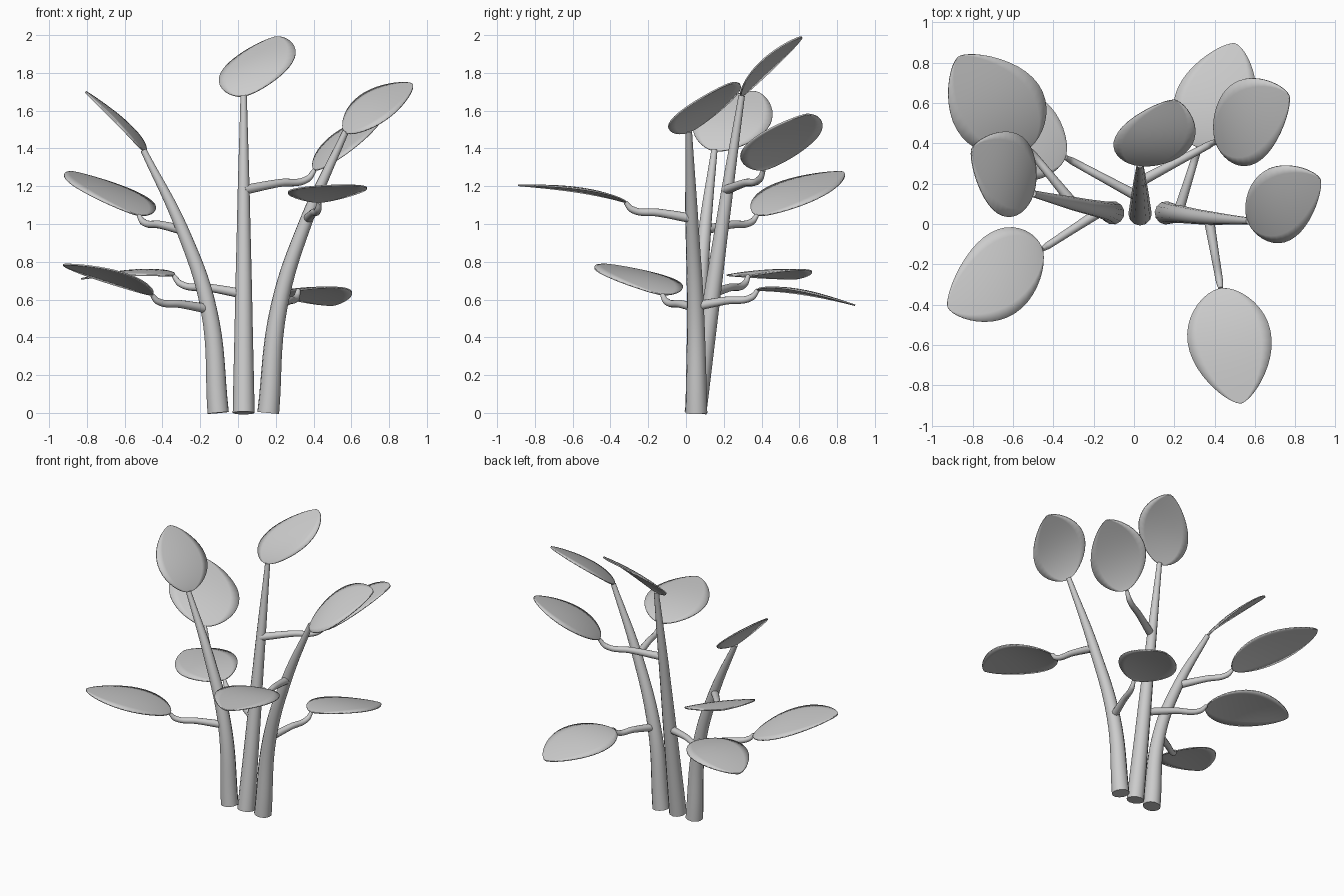
import bpy, bmesh, math
from mathutils import Vector as V

if "Cube" in bpy.data.objects:
    bpy.data.objects.remove(bpy.data.objects["Cube"])

grey = bpy.data.materials.new("plain_grey")
grey.diffuse_color = (0.6, 0.6, 0.6, 1)
grey.use_nodes = True
grey.node_tree.nodes["Principled BSDF"].inputs["Base Color"].default_value = grey.diffuse_color


def tube(name, points, radii):
    """Tapered round tube through the points."""
    cu = bpy.data.curves.new(name, 'CURVE')
    cu.dimensions = '3D'
    cu.bevel_depth = 1.0
    cu.bevel_resolution = 4
    cu.resolution_u = 8
    cu.use_fill_caps = True
    sp = cu.splines.new('BEZIER')
    sp.bezier_points.add(len(points) - 1)
    for bp, p, r in zip(sp.bezier_points, points, radii):
        bp.co, bp.radius = p, r
        bp.handle_left_type = bp.handle_right_type = 'AUTO'
    ob = bpy.data.objects.new(name, cu)
    bpy.context.collection.objects.link(ob)
    finish(ob, convert=True)


def finish(ob, convert=False):
    bpy.ops.object.select_all(action='DESELECT')
    ob.select_set(True)
    bpy.context.view_layer.objects.active = ob
    if convert:
        bpy.ops.object.convert(target='MESH')
        ob = bpy.context.object
    ob.data.materials.clear()
    ob.data.materials.append(grey)
    bpy.ops.object.shade_smooth_by_angle(angle=math.radians(50))


def leaf(name, base, tip, side, arch=0.035, rows=20, cols=8):
    """Egg-shaped blade from base to tip; side is the half-width vector."""
    base, tip, side = V(base), V(tip), V(side)
    along = tip - base
    n = along.cross(side).normalized()
    if n.z < 0:
        n = -n
    bm = bmesh.new()
    grid = []
    for i in range(rows + 1):
        u = 0.5 - 0.5 * math.cos(math.pi * (0.02 + 0.96 * i / rows))
        w = math.sin(math.pi * u ** 0.85) ** 0.65
        rise = arch * math.sin(math.pi * u ** 0.8)
        row = []
        for j in range(cols + 1):
            v = 2 * j / cols - 1
            row.append(bm.verts.new(base + along * u + side * (w * v)
                                    + n * (rise - 0.012 * (w * v) ** 2)))
        grid.append(row)
    for a, b in zip(grid, grid[1:]):
        for j in range(cols):
            bm.faces.new((a[j], a[j + 1], b[j + 1], b[j]))
    bmesh.ops.recalc_face_normals(bm, faces=bm.faces)
    me = bpy.data.meshes.new(name)
    bm.to_mesh(me)
    bm.free()
    ob = bpy.data.objects.new(name, me)
    bpy.context.collection.objects.link(ob)
    finish(ob)
    sol = ob.modifiers.new("thickness", 'SOLIDIFY')
    sol.thickness, sol.offset = 0.008, 0


# Three stems, thick at the floor and thin at the top leaf
tube("left_stem", [(-.105, .055, 0), (-.155, .07, .55), (-.295, .1, .97), (-.5, .15, 1.39)],
     [.058, .044, .034, .017])
tube("middle_stem", [(.03, .05, 0), (.03, .13, .56), (.03, .21, 1.12), (.03, .295, 1.68)],
     [.058, .046, .033, .017])
tube("right_stem", [(.16, .055, 0), (.217, .05, .56), (.37, .03, 1.04), (.57, .015, 1.49)],
     [.058, .045, .034, .017])

# Leaves: name, stem joint (None for a stem-top leaf), base, tip, half-width vector
leaves = [
    ("left_top", None, (-.5, .15, 1.385), (-.805, .37, 1.70), (.06, .19, -.03)),
    ("middle_top", None, (.03, .29, 1.675), (.2, .615, 1.99), (.19, -.02, .03)),
    ("right_top", None, (.565, .015, 1.485), (.925, .22, 1.74), (-.065, .17, .065)),
    ("left_upper", (-.3, .1, .97), (-.525, .375, 1.045), (-.87, .83, 1.275), (.19, .13, -.03)),
    ("left_lower", (-.155, .07, .55), (-.455, -.125, .625), (-.925, -.41, .785), (-.06, .2, -.02)),
    ("middle_lower", (.03, .13, .63), (-.34, .33, .725), (-.83, .58, .71), (.07, .2, .015)),
    ("middle_upper", (.03, .21, 1.18), (.405, .41, 1.285), (.77, .635, 1.58), (-.06, .195, .03)),
    ("right_upper", (.37, .03, 1.03), (.43, -.32, 1.115), (.53, -.89, 1.205), (.205, .03, .005)),
    ("right_lower", (.217, .05, .565), (.32, .38, .65), (.5, .895, .57), (.19, -.04, .015)),
]
for name, joint, base, tip, side in leaves:
    leaf(name + "_leaf", base, tip, side)
    if joint:
        # Stalk runs nearly level, then hooks up into the leaf
        a, b = V(joint), V(base)
        d = b - a
        pts = [a + V((d.x * t, d.y * t, d.z * h))
               for t, h in ((0, 0), (.5, .35), (.9, .55), (1, 1))]
        tube(name + "_stalk", pts, [.026, .021, .018, .012])
